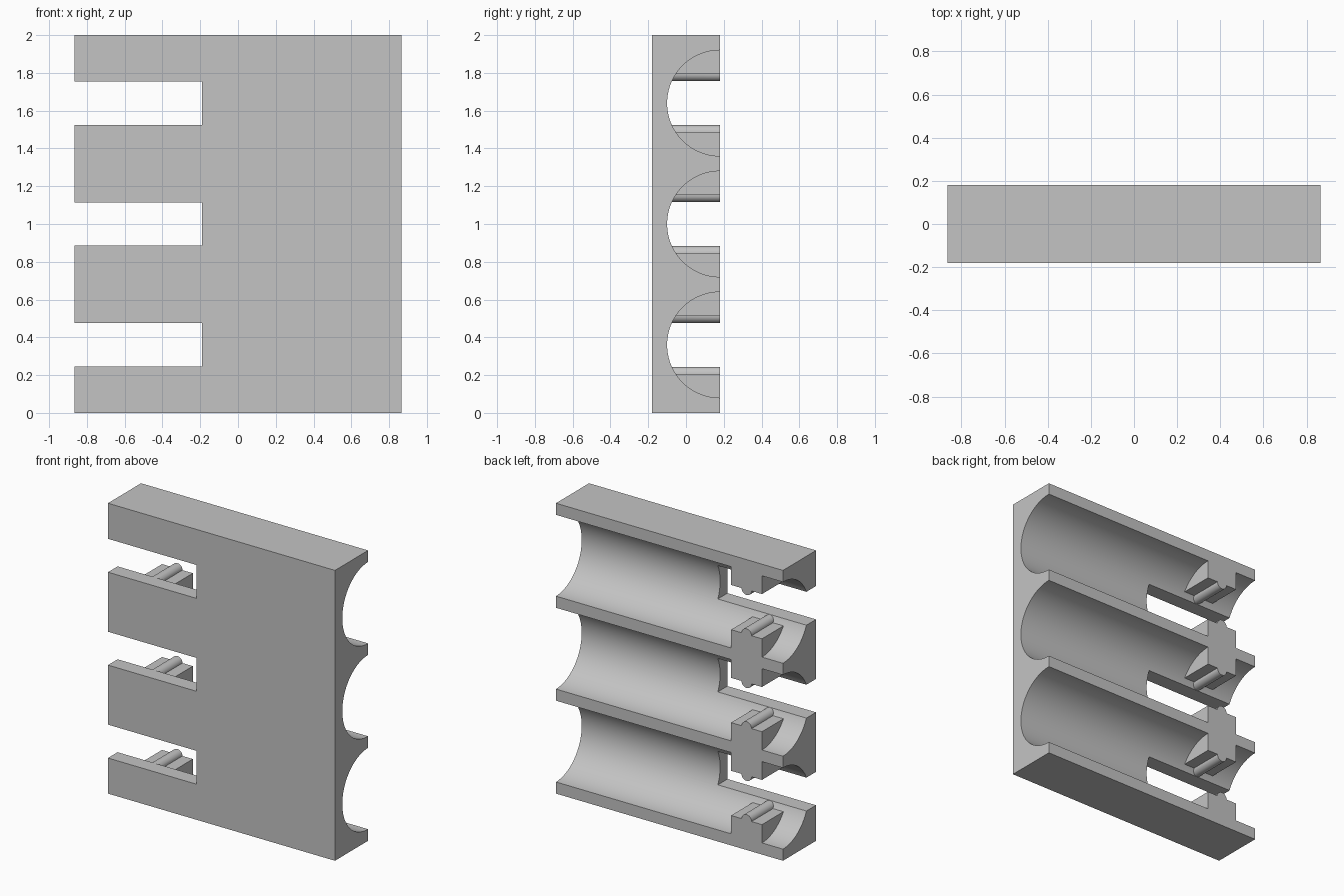
import bpy
import bmesh
from math import cos, sin, pi
from mathutils import Vector

if "Cube" in bpy.data.objects:
    bpy.data.objects.remove(bpy.data.objects["Cube"], do_unlink=True)

HALF_X, HALF_Y, HEIGHT = 0.865, 0.18, 2.0
CENTRES = (0.36, 1.0, 1.64)      # groove axes
GROOVE_R = 0.28
SLOT_HALF, SLOT_END = 0.115, -0.19
CLIP_X = (-0.705, -0.47)
CLIP_GAP = 0.154                 # groove axis to flat of clip block
BUMP_R = 0.038

grey = bpy.data.materials.new("plain grey")
grey.use_nodes = True
colour = (0.55, 0.55, 0.55, 1)
grey.diffuse_color = colour
grey.node_tree.nodes["Principled BSDF"].inputs["Base Color"].default_value = colour


def arc(cu, cv, radius, start, end, steps):
    angles = [start + (end - start) * i / steps for i in range(steps + 1)]
    return [(cu + radius * cos(a), cv + radius * sin(a)) for a in angles]


def extrude_profile(name, points, axis, low, high):
    """Extrude a 2D outline along x (outline in y, z) or y (outline in x, z)."""
    bm = bmesh.new()
    place = (lambda u, v: (low, u, v)) if axis == "x" else (lambda u, v: (u, low, v))
    face = bm.faces.new([bm.verts.new(place(u, v)) for u, v in points])
    grown = bmesh.ops.extrude_face_region(bm, geom=[face])
    moved = [g for g in grown["geom"] if isinstance(g, bmesh.types.BMVert)]
    step = high - low
    bmesh.ops.translate(bm, verts=moved, vec=Vector((step, 0, 0) if axis == "x" else (0, step, 0)))
    bmesh.ops.recalc_face_normals(bm, faces=bm.faces)
    mesh = bpy.data.meshes.new(name)
    bm.to_mesh(mesh)
    bm.free()
    mesh.materials.append(grey)
    obj = bpy.data.objects.new(name, mesh)
    bpy.context.collection.objects.link(obj)
    return obj


def combine(target, tool, operation):
    mod = target.modifiers.new("combine", "BOOLEAN")
    mod.operation, mod.solver, mod.object = operation, "EXACT", tool
    bpy.ops.object.select_all(action="DESELECT")
    bpy.context.view_layer.objects.active = target
    target.select_set(True)
    bpy.ops.object.modifier_apply(modifier=mod.name)
    bpy.data.objects.remove(tool, do_unlink=True)


# Slab with three half-round grooves along its back
outline = [(-HALF_Y, HEIGHT), (-HALF_Y, 0), (HALF_Y, 0)]
for z in CENTRES:
    outline += arc(HALF_Y, z, GROOVE_R, 1.5 * pi, 0.5 * pi, 48)
outline.append((HALF_Y, HEIGHT))
body = extrude_profile("grooved_plate", outline, "x", -HALF_X, HALF_X)

# Slots through the right side of the wall
for z in CENTRES:
    low, high = z - SLOT_HALF, z + SLOT_HALF
    slot = extrude_profile("slot_cutter", [(-1, low), (SLOT_END, low), (SLOT_END, high), (-1, high)],
                           "y", -0.5, 0.5)
    combine(body, slot, "DIFFERENCE")

# Clip blocks around the ribs, each with a round bump facing the slot
x0, x1 = CLIP_X
mid = (x0 + x1) / 2
for i in range(len(CENTRES) + 1):
    bottom_bump, top_bump = i > 0, i < len(CENTRES)
    low = CENTRES[i - 1] + CLIP_GAP if bottom_bump else 0.04
    high = CENTRES[i] - CLIP_GAP if top_bump else HEIGHT - 0.04
    points = [(x0, low)]
    if bottom_bump:
        points += arc(mid, low, BUMP_R, pi, 2 * pi, 16)
    points += [(x1, low), (x1, high)]
    if top_bump:
        points += arc(mid, high, BUMP_R, 0, pi, 16)
    points.append((x0, high))
    clip = extrude_profile("clip_block", points, "y", -0.1, HALF_Y)
    combine(body, clip, "UNION")

# Smooth grooves and bumps, sharp corners
bpy.ops.object.select_all(action="DESELECT")
bpy.context.view_layer.objects.active = body
body.select_set(True)
bpy.ops.object.shade_smooth_by_angle(angle=pi / 6)
